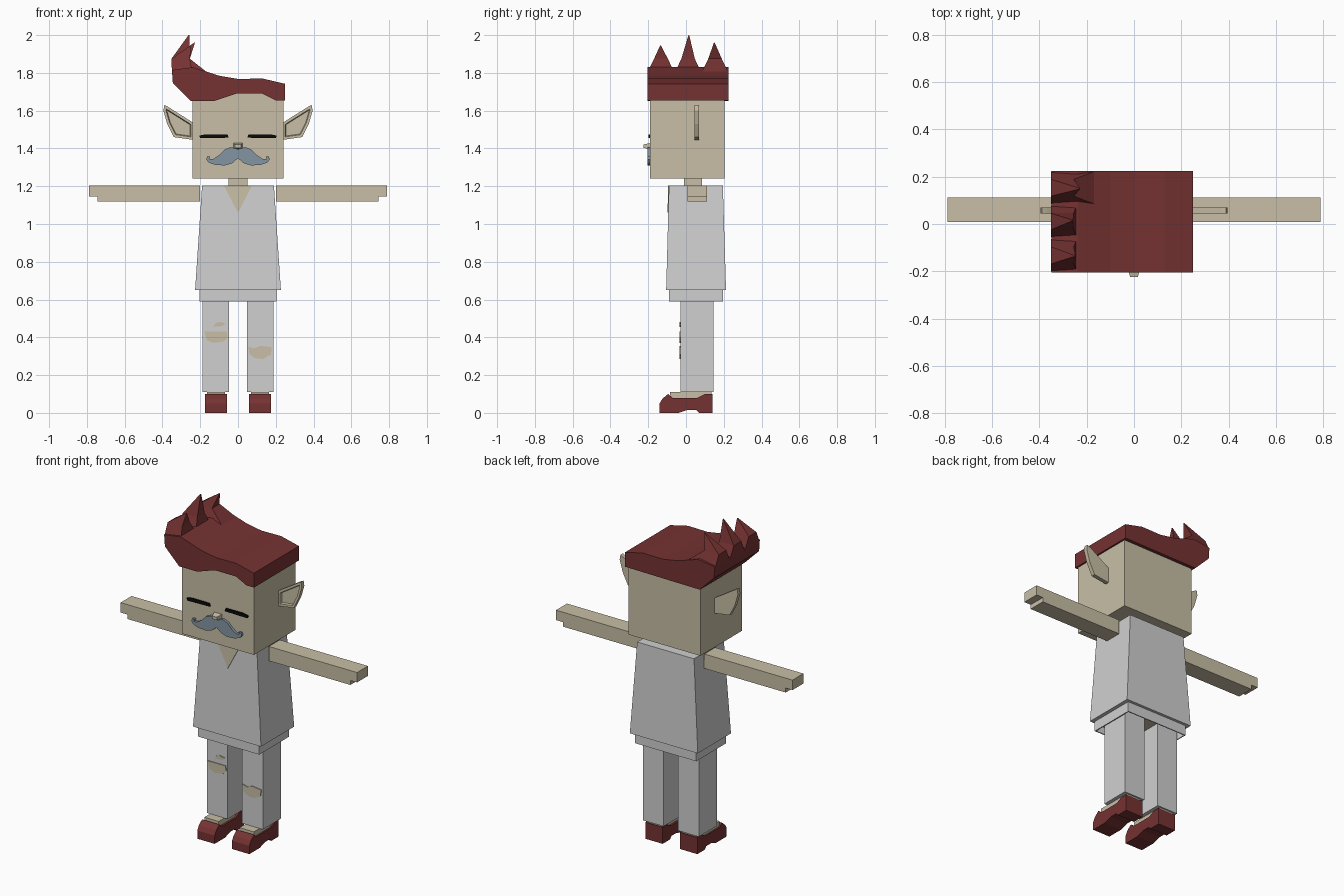
import bpy
import bmesh
from mathutils import Vector

default_cube = bpy.data.objects.get("Cube")
if default_cube:
    bpy.data.objects.remove(default_cube, do_unlink=True)


def make_material(name, red, green, blue):
    material = bpy.data.materials.new(name)
    material.use_nodes = True
    color = (red, green, blue, 1)
    material.diffuse_color = color
    for node in material.node_tree.nodes:
        if node.type == 'BSDF_PRINCIPLED':
            node.inputs["Base Color"].default_value = color
    return material


skin = make_material("warm skin", .58, .52, .38)
cloth = make_material("pale grey cloth", .63, .63, .63)
red = make_material("dark red", .18, .032, .032)
blue_grey = make_material("blue grey", .23, .30, .37)
black = make_material("black", .003, .003, .003)


def finish(name, bm, material):
    bmesh.ops.recalc_face_normals(bm, faces=bm.faces)
    mesh = bpy.data.meshes.new(name)
    bm.to_mesh(mesh)
    bm.free()
    mesh.materials.append(material)
    obj = bpy.data.objects.new(name, mesh)
    bpy.context.collection.objects.link(obj)
    return obj


def loft(name, rings, material):
    """Skin a stack of equal closed rings and cap both ends."""
    bm = bmesh.new()
    loops = [[bm.verts.new(point) for point in ring] for ring in rings]
    count = len(loops[0])
    for lower, upper in zip(loops, loops[1:]):
        for i in range(count):
            j = (i + 1) % count
            bm.faces.new((lower[i], lower[j], upper[j], upper[i]))
    bm.faces.new(loops[0])
    bm.faces.new(loops[-1])
    return finish(name, bm, material)


def rectangle(x, y, z):
    return [(x[0], y[0], z), (x[1], y[0], z), (x[1], y[1], z), (x[0], y[1], z)]


def box(name, x, y, z, material):
    return loft(name, [rectangle(x, y, height) for height in z], material)


def front_prism(name, outline, y, material):
    """Extrude an x-z outline along y."""
    return loft(name, [[(x, depth, z) for x, z in outline] for depth in y], material)


def side_prism(name, outline, x, material):
    """Extrude a y-z outline along x."""
    return loft(name, [[(across, y, z) for y, z in outline] for across in x], material)


def span(side, near, far):
    return sorted((side * near, side * far))


# Head, neck and torso
head_front = -.19
box("head", (-.24, .24), (head_front, .205), (1.24, 1.7), skin)
box("neck", (-.05, .05), (-.01, .085), (1.19, 1.25), skin)
loft("shirt", [rectangle((-.227, .227), (-.105, .212), .65),
               rectangle((-.19, .19), (-.09, .195), 1.205)], cloth)
loft("neckline", [[(-.075, y, 1.204), (.075, y, 1.204), (0, y - .004, 1.06)]
                  for y in (-.094, -.085)], skin)
box("hips", (-.19, .19), (-.08, .185), (.63, .66), skin)

# Open waistband around the hips
waist_x, waist_y = (-.205, .205), (-.09, .195)
band_wall = .006
for side, name in ((0, "right"), (1, "left")):
    inner = waist_x[side] + (band_wall if side == 0 else -band_wall)
    box(name + "_waistband", sorted((waist_x[side], inner)), waist_y, (.59, .66), cloth)
for side, name in ((0, "front"), (1, "back")):
    inner = waist_y[side] + (band_wall if side == 0 else -band_wall)
    box(name + "_waistband", waist_x, sorted((waist_y[side], inner)), (.59, .66), cloth)

# Outlines shared by the mirrored parts
arm_outline = [(.2, 1.118), (.745, 1.118), (.745, 1.145),
               (.79, 1.145), (.79, 1.205), (.2, 1.205)]
ear_outline = [(.235, 1.445), (.34, 1.46), (.375, 1.53), (.395, 1.6),
               (.39, 1.63), (.37, 1.62), (.235, 1.535)]
lash_outline = [(.05, 1.457), (.2, 1.454), (.205, 1.468), (.17, 1.475), (.055, 1.474)]
shoe_outline = [(-.14, 0), (-.14, .05), (-.125, .075), (-.095, .1), (-.07, .08),
                (.06, .08), (.1, .1), (.14, .1), (.14, 0), (.07, 0),
                (.055, .016), (.01, .016), (-.04, 0)]


def ear(name, side):
    """Thin pointed ear with a sunken panel on the front."""
    bm = bmesh.new()
    face = bm.faces.new([bm.verts.new((side * x, .045, z)) for x, z in ear_outline])
    result = bmesh.ops.extrude_face_region(bm, geom=[face], use_keep_orig=True)
    moved = [v for v in result["geom"] if isinstance(v, bmesh.types.BMVert)]
    bmesh.ops.translate(bm, verts=moved, vec=Vector((0, .024, 0)))
    bmesh.ops.recalc_face_normals(bm, faces=bm.faces)
    front = min(bm.faces, key=lambda f: f.calc_center_median().y)
    bmesh.ops.inset_individual(bm, faces=[front], thickness=.014, use_even_offset=True)
    bmesh.ops.inset_individual(bm, faces=[front], thickness=.004, depth=-.012,
                               use_even_offset=True)
    finish(name, bm, skin)


# Limbs, ears and closed eyes
for side, name in ((-1, "right"), (1, "left")):
    mirrored = lambda outline: [(side * x, z) for x, z in outline]
    front_prism(name + "_arm", mirrored(arm_outline), (.008, .112), skin)
    ear(name + "_ear", side)
    front_prism(name + "_closed_eye", mirrored(lash_outline),
                (head_front - .009, head_front), black)
    box(name + "_leg", span(side, .048, .187), (-.03, .145), (.11, .65), cloth)
    box(name + "_foot", span(side, .07, .165), (-.085, .135), (.04, .111), skin)
    side_prism(name + "_shoe", shoe_outline, span(side, .058, .174), red)

# Nose, wider where it meets the face
loft("nose", [[(-w, y, 1.412 - h), (w, y, 1.412 - h), (w, y, 1.412 + h), (-w, y, 1.412 + h)]
              for w, h, y in ((.025, .016, head_front), (.016, .009, -.225))], skin)

# Curled moustache
half = [(.03, 1.322), (.07, 1.31), (.12, 1.313), (.155, 1.325), (.168, 1.342),
        (.163, 1.358), (.148, 1.358), (.152, 1.344), (.13, 1.345), (.1, 1.365),
        (.07, 1.395), (.04, 1.406), (.015, 1.402)]
moustache = [(0, 1.348)] + half + [(0, 1.394)] + [(-x, z) for x, z in reversed(half)]
front_prism("moustache", moustache, (-.205, head_front), blue_grey)

# Torn patches on the trouser legs
patches = {
    "right_knee_tear": [(-.178, .43), (-.06, .43), (-.055, .4), (-.075, .378),
                        (-.13, .37), (-.165, .385)],
    "right_upper_tear": [(-.13, .455), (-.08, .46), (-.065, .475), (-.1, .482), (-.12, .475)],
    "left_knee_tear": [(.055, .35), (.085, .342), (.12, .355), (.178, .348),
                       (.175, .31), (.13, .285), (.09, .29), (.06, .31)],
}
for name, outline in patches.items():
    front_prism(name, outline, (-.035, -.029), skin)

# Swept hair: a wavy fringe in front, a straight hem behind
hair_top = [(.25, 1.655), (.25, 1.742), (.13, 1.77), (0, 1.768), (-.1, 1.785),
            (-.24, 1.83), (-.35, 1.815), (-.345, 1.745), (-.25, 1.65)]
fringe = [(-.13, 1.65), (-.01, 1.69), (.13, 1.69), (.2, 1.655)]
front_prism("hair_fringe", hair_top + fringe, (-.205, -.17), red)
front_prism("hair", hair_top, (-.17, .225), red)

# Three leaning hair spikes
spikes = (("front", -.205, -.06, -.24, (-.25, -.135, 1.945)),
          ("middle", -.06, .082, -.24, (-.26, .015, 2)),
          ("back", .082, .225, -.16, (-.23, .15, 1.96)))
for name, near, far, inner, tip in spikes:
    middle = (near + far) / 2
    quarter = (far - near) / 4
    point = .002
    loft(name + "_hair_spike",
         [rectangle((-.35, inner), (near, far), 1.8),
          rectangle((-.352, -.255), (middle - quarter, middle + quarter), 1.875),
          rectangle((tip[0] - point, tip[0] + point),
                    (tip[1] - point, tip[1] + point), tip[2])], red)
